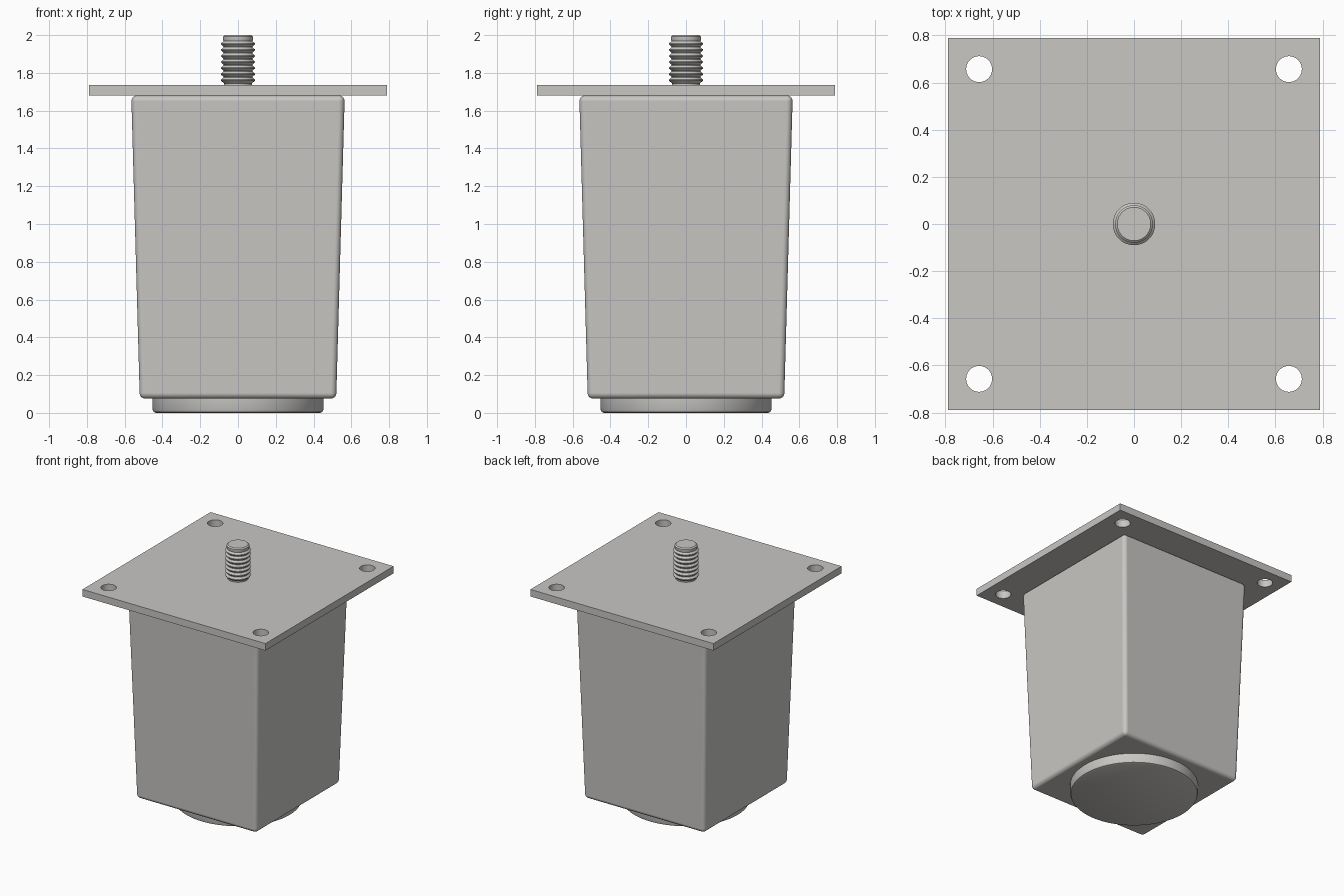
import bpy, bmesh, math
from mathutils import Matrix

if "Cube" in bpy.data.objects:
    bpy.data.objects.remove(bpy.data.objects["Cube"], do_unlink=True)

grey = bpy.data.materials.new("warm_grey")
colour = (0.58, 0.57, 0.55, 1)
grey.diffuse_color = colour
grey.use_nodes = True
grey.node_tree.nodes["Principled BSDF"].inputs["Base Color"].default_value = colour


def finish(name, bm, angle=35):
    """Turn a bmesh into a shaded, coloured object."""
    bmesh.ops.recalc_face_normals(bm, faces=bm.faces)
    mesh = bpy.data.meshes.new(name)
    bm.to_mesh(mesh)
    bm.free()
    mesh.materials.append(grey)
    mesh.shade_smooth()
    mesh.set_sharp_from_angle(angle=math.radians(angle))
    obj = bpy.data.objects.new(name, mesh)
    bpy.context.collection.objects.link(obj)
    return obj


def block(z0, z1, half0, half1):
    """Square block whose half width goes from half0 to half1."""
    bm = bmesh.new()
    bmesh.ops.create_cube(bm, size=2)
    for v in bm.verts:
        top = v.co.z > 0
        half = half1 if top else half0
        v.co = (v.co.x * half, v.co.y * half, z1 if top else z0)
    return bm


def lathe(name, profile, segments):
    """Spin an open (radius, z) profile about z and cap both ends."""
    bm = bmesh.new()
    rings = []
    for r, z in profile:
        angles = [math.tau * i / segments for i in range(segments)]
        rings.append([bm.verts.new((r * math.cos(a), r * math.sin(a), z)) for a in angles])
    for low, high in zip(rings, rings[1:]):
        for i in range(segments):
            j = (i + 1) % segments
            bm.faces.new((low[i], low[j], high[j], high[i]))
    bm.faces.new(rings[0])
    bm.faces.new(rings[-1])
    return finish(name, bm)


# Tapered leg body with rounded edges
body = finish("leg_body", block(0.075, 1.68, 0.52, 0.565), 60)
bevel = body.modifiers.new("rounded_edges", 'BEVEL')
bevel.width = 0.03
bevel.segments = 5
bevel.limit_method = 'NONE'
bevel.harden_normals = True

# Mounting plate with four screw holes
plate = finish("mounting_plate", block(1.68, 1.735, 0.79, 0.79))
cutter_bm = bmesh.new()
for x in (-0.657, 0.657):
    for y in (-0.657, 0.657):
        bmesh.ops.create_cone(cutter_bm, cap_ends=True, segments=40, radius1=0.055,
                              radius2=0.055, depth=0.3,
                              matrix=Matrix.Translation((x, y, 1.7)))
cutter = finish("hole_cutter", cutter_bm)
cutter.hide_render = True
holes = plate.modifiers.new("screw_holes", 'BOOLEAN')
holes.operation = 'DIFFERENCE'
holes.solver = 'EXACT'
holes.object = cutter
bpy.context.view_layer.update()
cut_mesh = bpy.data.meshes.new_from_object(
    plate.evaluated_get(bpy.context.evaluated_depsgraph_get()))
plate.modifiers.clear()
plate.data = cut_mesh
cut_mesh.set_sharp_from_angle(angle=math.radians(35))
bpy.data.objects.remove(cutter, do_unlink=True)

# Round foot pad with a softened lower edge
lathe("foot_pad", [(0.435, 0), (0.447, 0.005), (0.452, 0.017), (0.452, 0.085)], 96)

# Threaded stud: plain neck, evenly spaced ridges, chamfered tip
pitch = 0.032
thread = [(0.075, 1.72), (0.075, 1.745)]
for i in range(7):
    z = 1.747 + i * pitch
    thread += [(0.077, z), (0.09, z + 0.012), (0.09, z + 0.017), (0.077, z + 0.029)]
thread += [(0.08, 1.976), (0.08, 1.992), (0.071, 2.0)]
lathe("threaded_stud", thread, 48)
